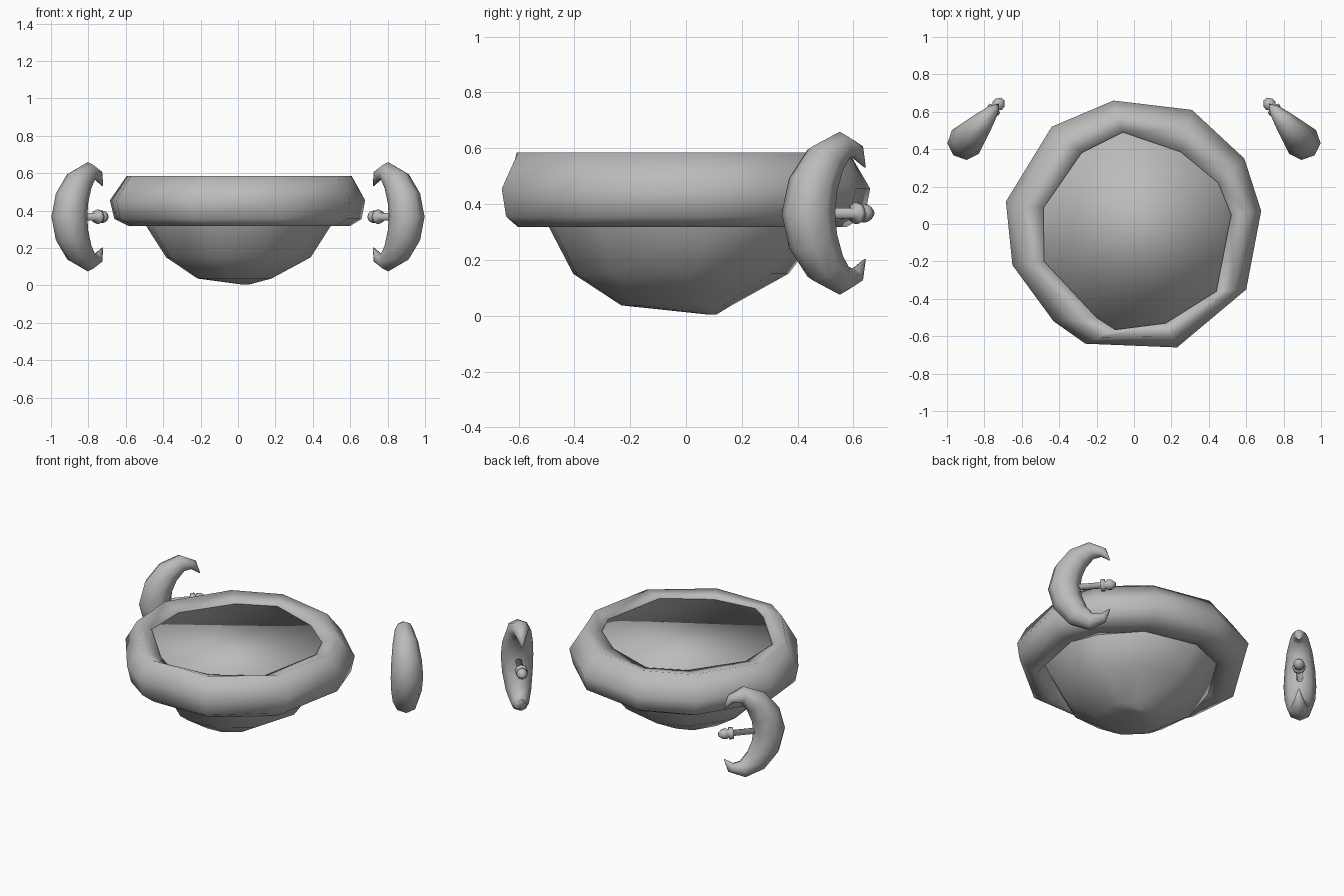
import bpy, bmesh, math
from mathutils import Vector

if "Cube" in bpy.data.objects:
    bpy.data.objects.remove(bpy.data.objects["Cube"], do_unlink=True)

grey = bpy.data.materials.new("plain_grey")
grey.use_nodes = True
grey.diffuse_color = (0.5, 0.5, 0.5, 1)
grey.node_tree.nodes["Principled BSDF"].inputs["Base Color"].default_value = (0.5, 0.5, 0.5, 1)


def loft(name, rings, loop=False):
    """Skin a list of equal-sized point rings; loop joins last to first, else ends are capped."""
    bm = bmesh.new()
    rows = [[bm.verts.new(p) for p in ring] for ring in rings]
    n = len(rows[0])
    pairs = list(zip(rows, rows[1:])) + ([(rows[-1], rows[0])] if loop else [])
    for a, b in pairs:
        for i in range(n):
            j = (i + 1) % n
            bm.faces.new((a[i], a[j], b[j], b[i]))
    if not loop:
        bm.faces.new(rows[0])
        bm.faces.new(rows[-1])
    bmesh.ops.recalc_face_normals(bm, faces=bm.faces)
    for f in bm.faces:
        f.smooth = True
    mesh = bpy.data.meshes.new(name)
    bm.to_mesh(mesh)
    bm.free()
    mesh.materials.append(grey)
    obj = bpy.data.objects.new(name, mesh)
    bpy.context.collection.objects.link(obj)
    return obj


# Thick uneven rim: section levels blended between inner and outer outlines
outer = [(-.11, .66), (.31, .61), (.59, .35), (.68, .07), (.6, -.35), (.23, -.66),
         (-.26, -.64), (-.43, -.52), (-.65, -.22), (-.685, .12), (-.44, .52)]
inner = [(-.06, .49), (.25, .385), (.45, .22), (.52, .05), (.44, -.36), (.17, -.53),
         (-.1, -.565), (-.2, -.5), (-.48, -.2), (-.485, .085), (-.28, .38)]
section = [(0, .56), (.55, .585), (1, .455), (.88, .355), (.5, .318), (0, .318)]
loft("bowl_rim", [[Vector((*a, z)).lerp(Vector((*b, z)), t) for a, b in zip(inner, outer)]
                  for t, z in section], loop=True)

# Rounded bowl body, filled flat almost to the rim: (radius, height, centre x, centre y)
body = [(.5, .32, 0, 0), (.39, .15, 0, -.02), (.2, .037, -.02, -.035), (.02, .005, .04, .09)]
rows = [[(x * 1.04, y * 1.04, .55) for x, y in inner]]
for r, z, cx, cy in body:
    rows.append([Vector((cx, cy, z)) + Vector((*p, 0)).normalized() * r for p in inner])
loft("bowl_body", rows)

# Crescent spine (reach, height, radius) from tip to middle, mirrored below
half = [(.005, .165, .003), (.045, .222, .03), (.115, .24, .053), (.195, .19, .075),
        (.253, .1, .09)]
spine = half + [(.275, 0, .096)] + [(u, -h, r) for u, h, r in reversed(half)]
# Stud profile along the reach axis (reach, radius)
stud = [(.22, .019), (.06, .019), (.055, .038), (.035, .038), (.03, .022),
        (.018, .033), (-.005, .032), (-.03, .012)]
MID_Z = .367


def ring(centre, e1, e2, r, n=8):
    return [centre + (e1 * math.cos(a) + e2 * math.sin(a)) * r
            for a in (math.tau * i / n for i in range(n))]


for side, s in (("left", 1), ("right", -1)):
    origin = Vector((.72 * s, .645, MID_Z))
    reach = Vector((.66 * s, -.75, 0)).normalized()
    across = Vector((.75 * s, .66, 0)).normalized()
    up = Vector((0, 0, 1))
    centres = [origin + reach * u + up * h for u, h, r in spine]
    rings = []
    for i, c in enumerate(centres):
        tangent = (centres[min(i + 1, len(centres) - 1)] - centres[max(i - 1, 0)]).normalized()
        rings.append(ring(c, across, tangent.cross(across), spine[i][2]))
    loft(side + "_crescent", rings)
    loft(side + "_stud", [ring(origin + reach * u, across, up, r) for u, r in stud])
